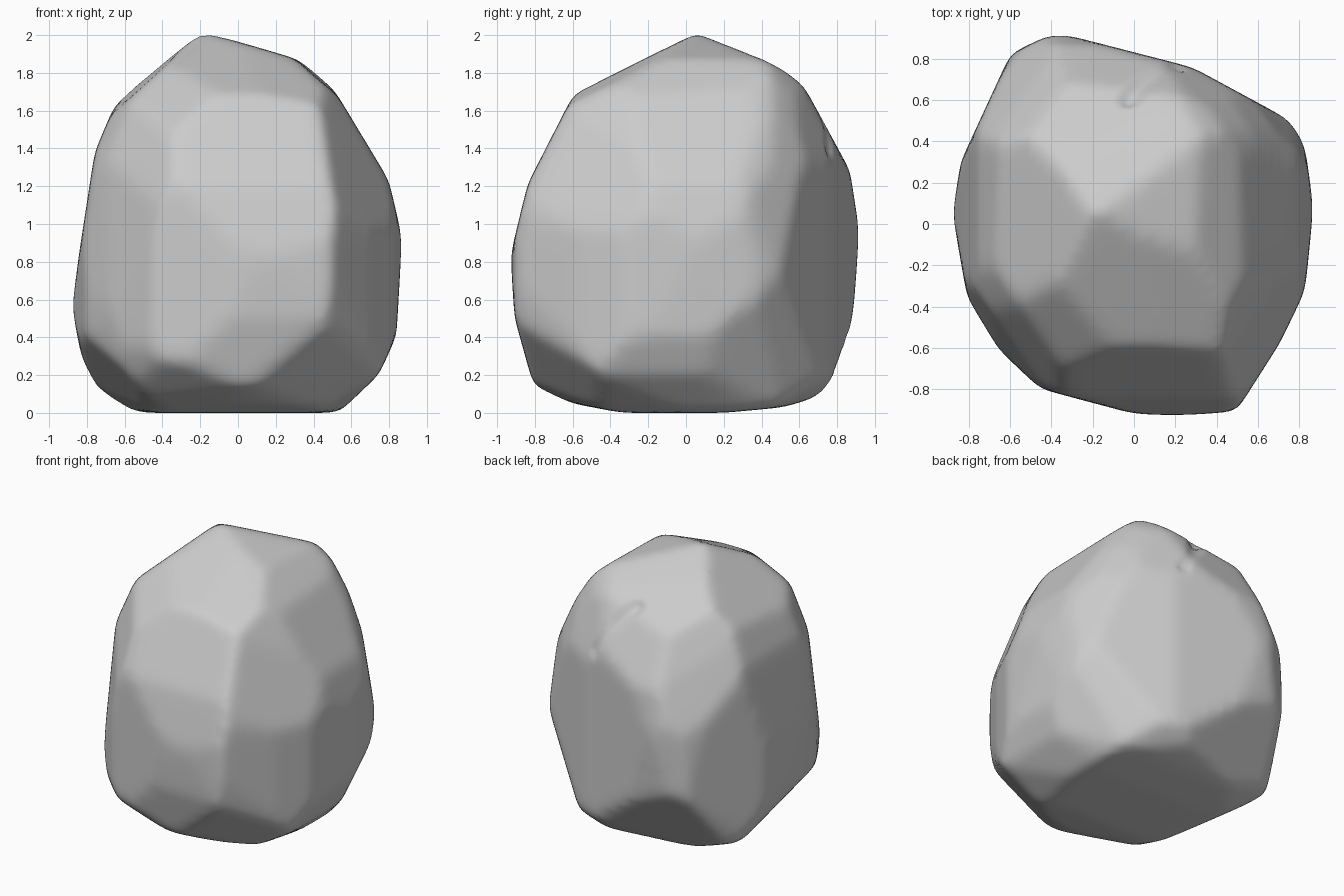
import bpy
import bmesh
from math import radians, sin, cos
from mathutils import Vector

cube = bpy.data.objects.get("Cube")
if cube:
    bpy.data.objects.remove(cube, do_unlink=True)

ALLOWANCE = 0.009  # spare stone left on for the weathering to wear away

# Block of stone, centred on the origin until it is stood up
bm = bmesh.new()
bmesh.ops.create_cube(bm, size=2.4)


def chisel(point, normal):
    """Cut away everything on the outer side of a plane and cap the cut."""
    normal = normal.normalized()
    geom = bm.verts[:] + bm.edges[:] + bm.faces[:]
    bmesh.ops.bisect_plane(bm, geom=geom, dist=0.0001, plane_co=point + normal * ALLOWANCE,
                           plane_no=normal, clear_outer=True)
    bmesh.ops.holes_fill(bm, edges=[e for e in bm.edges if e.is_boundary], sides=0)


def carve(azimuth, elevation, outline):
    """Chisel the block along a convex, counter-clockwise profile."""
    a, e = radians(azimuth), radians(elevation)
    toward = Vector((sin(a) * cos(e), -cos(a) * cos(e), sin(e)))
    across = Vector((cos(a), sin(a), 0))
    up = toward.cross(across)
    for p, q in zip(outline, outline[1:] + outline[:1]):
        chisel(across * p[0] + up * p[1], across * (q[1] - p[1]) - up * (q[0] - p[0]))


# Main profiles: front, side and plan
carve(0, 0, [(-.57, -1), (.53, -1), (.74, -.8), (.83, -.6), (.86, -.08), (.79, .22),
             (.47, .75), (.4, .83), (-.18, 1), (-.24, .99), (-.64, .63), (-.75, .37),
             (-.83, -.15), (-.87, -.45), (-.82, -.72), (-.75, -.86)])
carve(90, 0, [(-.34, -1), (.2, -1), (.52, -.97), (.74, -.9), (.87, -.57), (.91, -.05),
              (.86, .27), (.61, .73), (.5, .82), (.07, 1), (-.59, .67), (-.83, .2),
              (-.92, -.17), (-.9, -.5), (-.8, -.86), (-.6, -.95)])
carve(0, 90, [(.2, -.92), (.49, -.9), (.7, -.57), (.82, -.32), (.86, .08), (.82, .37),
              (.76, .49), (.28, .75), (-.38, .92), (-.59, .82), (-.83, .3), (-.87, .05),
              (-.8, -.35), (-.65, -.6), (-.45, -.79), (0, -.91)])

# Diagonal profiles that knock off the corners
carve(35, 25, [(.08, -1.16), (.53, -1), (.68, -.85), (.88, -.45), (.9, -.27), (.81, .27),
               (.72, .53), (.61, .74), (.51, .84), (-.13, .97), (-.67, .6), (-.8, .32),
               (-.88, -.49), (-.86, -.68), (-.79, -.84), (-.45, -1.06)])
carve(215, 25, [(.01, -1.16), (.35, -1.13), (.85, -.62), (.88, -.42), (.8, .27), (.68, .58),
                (.38, .82), (-.17, .9), (-.57, .69), (-.72, .48), (-.84, .22),
                (-.9, -.24), (-.7, -.91), (-.47, -1.06)])
carve(145, -25, [(.06, -1.13), (.24, -1.11), (.87, -.82), (.96, -.29), (.93, .14),
                 (.79, .47), (.66, .7), (0, 1.01), (-.59, .63), (-.71, .43), (-.9, -.06),
                 (-.94, -.32), (-.89, -.68), (-.51, -1.05)])

# Sloping undercut at the back of the base, and the shoulder above it
chisel(Vector((.4, .78, -.9)), Vector((-.2, .81, -.55)))
chisel(Vector((.66, .53, .38)), Vector((.42, .85, .31)))

mesh = bpy.data.meshes.new("boulder")
bmesh.ops.recalc_face_normals(bm, faces=bm.faces[:])
bm.to_mesh(mesh)
bm.free()
boulder = bpy.data.objects.new("boulder", mesh)
bpy.context.collection.objects.link(boulder)
bpy.context.view_layer.objects.active = boulder
boulder.select_set(True)

# Weather the chiselled edges
remesh = boulder.modifiers.new("remesh", 'REMESH')
remesh.mode = 'VOXEL'
remesh.voxel_size = 0.03
wear = boulder.modifiers.new("wear", 'SMOOTH')
wear.factor = 0.5
wear.iterations = 20
for name in ("remesh", "wear"):
    bpy.ops.object.modifier_apply(modifier=name)

# Stand it on the ground
verts = boulder.data.vertices
floor = min(v.co.z for v in verts)
for v in verts:
    v.co.z -= floor

# Short crack high on the back
top, bottom = Vector((-.02, .62, 1.72)), Vector((.19, .72, 1.38))
line = bottom - top
for v in verts:
    t = max(0, min(1, (v.co - top).dot(line) / line.length_squared))
    gap = (v.co - top - line * t).length
    if gap < .07:
        v.co += Vector((-.1, -.5, -.25)) * .08 * (1 - gap / .07)

# Grey stone
stone = bpy.data.materials.new("grey_stone")
stone.use_nodes = True
colour = (.6, .6, .6, 1)
stone.diffuse_color = colour
stone.node_tree.nodes["Principled BSDF"].inputs["Base Color"].default_value = colour
boulder.data.materials.clear()
boulder.data.materials.append(stone)
for poly in boulder.data.polygons:
    poly.material_index = 0
bpy.ops.object.shade_smooth()
